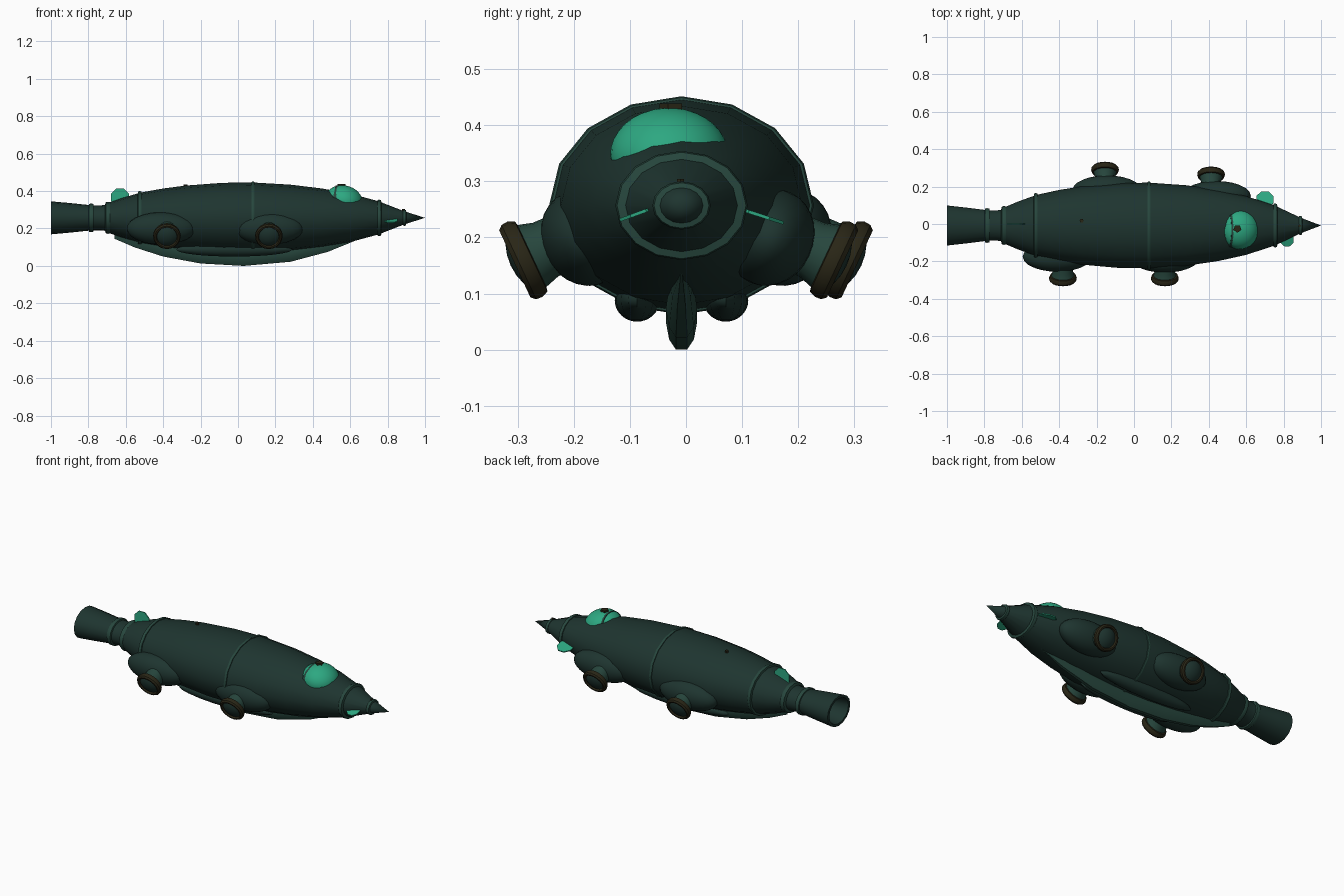
import bpy, bmesh, math
from mathutils import Matrix, Vector

if "Cube" in bpy.data.objects:
    bpy.data.objects.remove(bpy.data.objects["Cube"])

CY, CZ, FLAT = -0.008, 0.257, 0.825


def material(name, rgb):
    m = bpy.data.materials.new(name)
    m.diffuse_color = (*rgb, 1)
    m.use_nodes = True
    m.node_tree.nodes["Principled BSDF"].inputs["Base Color"].default_value = m.diffuse_color
    return m


HULL = material("hull_green", (0.013, 0.035, 0.029))
TRIM = material("trim_green", (0.020, 0.062, 0.047))
TEAL = material("teal", (0.026, 0.39, 0.22))
BROWN = material("dark_brown", (0.022, 0.019, 0.008))


def finish(name, bm, mat, angle=32):
    bmesh.ops.remove_doubles(bm, verts=bm.verts[:], dist=1e-5)
    bmesh.ops.recalc_face_normals(bm, faces=bm.faces[:])
    me = bpy.data.meshes.new(name)
    bm.to_mesh(me)
    bm.free()
    me.materials.append(mat)
    ob = bpy.data.objects.new(name, me)
    bpy.context.collection.objects.link(ob)
    bpy.ops.object.select_all(action='DESELECT')
    ob.select_set(True)
    bpy.context.view_layer.objects.active = ob
    bpy.ops.object.shade_smooth_by_angle(angle=math.radians(angle))
    return ob


def lathe(name, profile, mat, matrix, seg=16, closed=False, angle=32):
    """Spin (x, radius) points around the local x axis."""
    bm = bmesh.new()
    rings = [[bm.verts.new((x, r * math.sin(a), r * math.cos(a)))
              for a in (2 * math.pi * i / seg for i in range(seg))] for x, r in profile]
    pairs = list(zip(rings, rings[1:])) + ([(rings[-1], rings[0])] if closed else [])
    for a, b in pairs:
        for i in range(seg):
            j = (i + 1) % seg
            bm.faces.new((a[i], a[j], b[j], b[i]))
    bmesh.ops.dissolve_degenerate(bm, dist=1e-6, edges=bm.edges[:])
    bm.transform(matrix)
    return finish(name, bm, mat, angle)


def ellipsoid(name, centre, radii, mat, rot=Matrix(), seg=24, rings=14):
    bm = bmesh.new()
    bmesh.ops.create_uvsphere(bm, u_segments=seg, v_segments=rings, radius=1)
    bm.transform(Matrix.Translation(centre) @ rot @ Matrix.Diagonal((*radii, 1)))
    return finish(name, bm, mat, 50)


AXIS = Matrix.Translation((0, CY, CZ)) @ Matrix.Diagonal((1, 1, FLAT, 1))

# Hull with needle nose
lathe("hull", [(1, 0), (0.89, 0.042), (0.75, 0.108), (0.6, 0.157), (0.45, 0.19), (0.28, 0.215),
               (0.08, 0.229), (-0.08, 0.227), (-0.28, 0.209), (-0.4, 0.19), (-0.52, 0.164),
               (-0.62, 0.128), (-0.70, 0.094), (-0.70, 0)], HULL, AXIS)

# Hollow tail nozzle
lathe("tail_nozzle", [(-0.68, 0.09), (-0.73, 0.081), (-0.78, 0.081), (-0.9, 0.096), (-1, 0.107),
                      (-1, 0.090), (-0.88, 0.075), (-0.84, 0)], HULL, AXIS)

# Bands around the hull
for i, (x, r, w) in enumerate([(0.89, 0.047, 0.011), (0.755, 0.113, 0.013), (0.08, 0.231, 0.010),
                               (-0.525, 0.169, 0.012), (-0.695, 0.099, 0.016),
                               (-0.785, 0.088, 0.016)]):
    band = [(x - w, r - 0.015), (x - w * 0.7, r + 0.002), (x, r + 0.005),
            (x + w * 0.7, r + 0.002), (x + w, r - 0.015)]
    lathe(f"hull_band_{i + 1}", band, TRIM, AXIS, closed=True, angle=50)

# Keel
bm = bmesh.new()
sections = []
for x, zb, w in [(-0.66, 0.145, 0.1), (-0.55, 0.098, 0.6), (-0.4, 0.05, 0.9), (-0.2, 0.013, 1),
                 (0.03, 0.0, 1), (0.28, 0.022, 1), (0.48, 0.075, 0.75), (0.64, 0.14, 0.1)]:
    half = [(0.010, zb), (0.022, zb + 0.018), (0.028, zb + 0.05), (0.018, zb + 0.11 * max(w, 0.3))]
    pts = half + [(-y, z) for y, z in reversed(half)]
    sections.append([bm.verts.new((x, CY + y * w, z)) for y, z in pts])
for a, b in zip(sections, sections[1:]):
    for i in range(8):
        j = (i + 1) % 8
        bm.faces.new((a[i], a[j], b[j], b[i]))
bm.faces.new(sections[0])
bm.faces.new(sections[-1])
finish("keel", bm, TRIM)

# Belly pods beside the keel
for side, label in ((-1, "right"), (1, "left")):
    ellipsoid(f"belly_pod_{label}", (-0.02, CY + side * 0.079, 0.088), (0.31, 0.040, 0.038),
              HULL, seg=16, rings=16)

# Side fairings with ports pointing outward and down
for side, label, x, px, y, py in [(-1, "right_rear", -0.41, -0.38, 0.175, 0.296),
                                  (-1, "right_front", 0.165, 0.165, 0.180, 0.296),
                                  (1, "left_rear", -0.145, -0.155, 0.180, 0.296),
                                  (1, "left_front", 0.44, 0.412, 0.15, 0.270)]:
    tilt = Matrix.Rotation(-side * math.radians(25), 4, 'X')
    ellipsoid(f"fairing_{label}", (x, side * y, 0.2), (0.185, 0.078, 0.088), HULL, tilt)
    out = Vector((0, side * 0.906, -0.423))
    place = (Matrix.Translation(Vector((px, side * py, 0.157)))
             @ out.to_track_quat('X', 'Z').to_matrix().to_4x4())
    lathe(f"port_tube_{label}", [(-0.13, 0.05), (-0.05, 0.053), (-0.02, 0.062)],
          TRIM, place, seg=20)
    lathe(f"port_rim_{label}", [(-0.026, 0.05), (-0.022, 0.069), (-0.010, 0.074), (0.002, 0.073),
                                (0.010, 0.066), (0.010, 0.058), (0.0, 0.053)],
          BROWN, place, seg=20, closed=True)
    lathe(f"port_lens_{label}", [(0.0, 0.055), (0.010, 0.04), (0.016, 0.02), (0.018, 0)],
          HULL, place, seg=20)

# Canopy with frame and knob
lean = Matrix.Rotation(math.radians(12), 4, 'Y')
ellipsoid("canopy", (0.565, -0.03, 0.348), (0.102, 0.105, 0.082), TEAL, lean, 32, 18)
lathe("canopy_frame", [(-0.010, 0.085), (-0.010, 0.098), (0.010, 0.103), (0.010, 0.085)], TRIM,
      Matrix.Translation((0.515, -0.03, 0.350)) @ lean @ Matrix.Diagonal((1, 0.95, 0.80, 1)),
      seg=28, closed=True)


def disc(name, centre, radius, depth, mat, rot=Matrix(), seg=8):
    bm = bmesh.new()
    bmesh.ops.create_cone(bm, cap_ends=True, segments=seg, radius1=radius, radius2=radius,
                          depth=depth)
    bm.transform(Matrix.Translation(centre) @ rot
                 @ Matrix.Rotation(math.pi / seg, 4, 'Z'))
    return finish(name, bm, mat)


disc("canopy_knob", (0.553, -0.025, 0.430), 0.022, 0.018, BROWN, seg=5)
disc("deck_knob", (-0.28, 0.018, 0.428), 0.011, 0.012, BROWN, seg=6)
disc("nose_knob", (0.885, CY - 0.002, 0.299), 0.007, 0.010, BROWN, seg=6)

# Thin fins
disc("tail_fin", (-0.632, CY + 0.008, 0.366), 0.052, 0.006, TEAL, Matrix.Rotation(math.pi / 2, 4, 'X'))
disc("nose_fin_left", (0.70, 0.130, 0.240), 0.050, 0.006, TEAL,
     Matrix.Rotation(math.radians(-18), 4, 'X'))
disc("nose_fin_right", (0.818, -0.085, 0.243), 0.038, 0.006, TEAL,
     Matrix.Rotation(math.radians(20), 4, 'X'))
